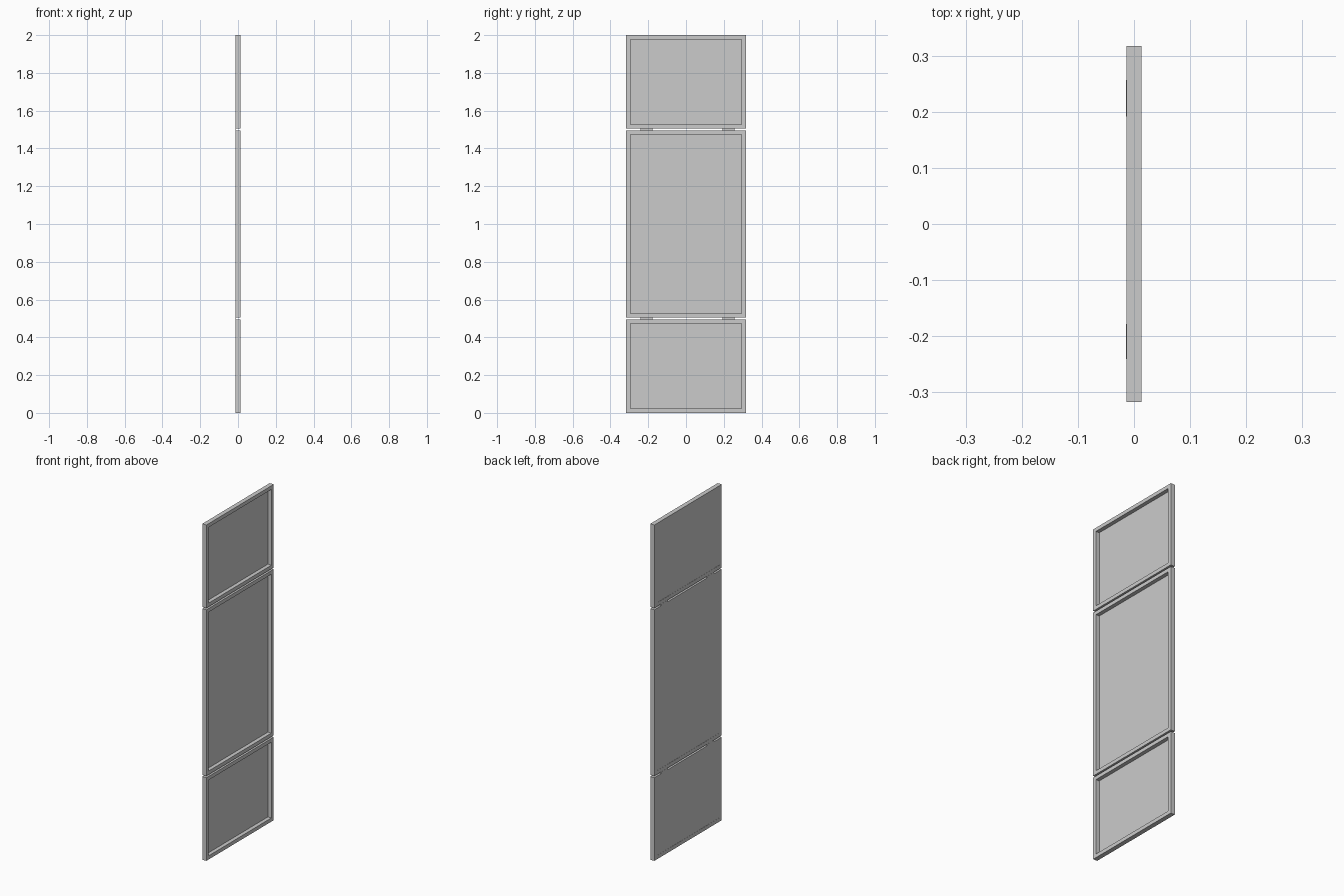
import bpy

if "Cube" in bpy.data.objects:
    bpy.data.objects.remove(bpy.data.objects["Cube"])

X0, X1 = -0.0135, 0.0135   # frame depth
HALF = 0.317               # half width in y
RIM = 0.022                # frame border width


def prism(name, lo, hi):
    """Axis-aligned box between two corners."""
    x0, y0, z0 = lo
    x1, y1, z1 = hi
    v = [(x, y, z) for z in (z0, z1) for x, y in ((x0, y0), (x1, y0), (x1, y1), (x0, y1))]
    f = [(3, 2, 1, 0), (4, 5, 6, 7)]
    f += [(i, (i + 1) % 4, (i + 1) % 4 + 4, i + 4) for i in range(4)]
    me = bpy.data.meshes.new(name)
    me.from_pydata(v, [], f)
    ob = bpy.data.objects.new(name, me)
    bpy.context.collection.objects.link(ob)
    return ob


def frame(name, z0, z1):
    """Rectangular border as one closed mesh."""
    v = []
    for x in (X0, X1):
        for d in (0, RIM):
            v += [(x, -HALF + d, z0 + d), (x, HALF - d, z0 + d),
                  (x, HALF - d, z1 - d), (x, -HALF + d, z1 - d)]
    f = []
    for i in range(4):
        j = (i + 1) % 4
        f += [(i, i + 4, j + 4, j), (i + 8, j + 8, j + 12, i + 12),
              (i, j, j + 8, i + 8), (i + 4, i + 12, j + 12, j + 4)]
    me = bpy.data.meshes.new(name)
    me.from_pydata(v, [], f)
    ob = bpy.data.objects.new(name, me)
    bpy.context.collection.objects.link(ob)


# Three framed panels, sheet set near the -x side
for label, z0, z1 in (("lower", 0.0, 0.495), ("middle", 0.505, 1.495), ("upper", 1.505, 2.0)):
    frame(label + "_frame", z0, z1)
    prism(label + "_panel", (X0 + 0.001, -HALF + RIM, z0 + RIM),
          (X0 + 0.004, HALF - RIM, z1 - RIM))

# Hinge tabs bridging the gaps between the panels
for label, z in (("lower", 0.5), ("upper", 1.5)):
    for side, y0, y1 in (("near", -0.241, -0.178), ("far", 0.192, 0.257)):
        prism(f"{label}_{side}_hinge", (X0 - 0.0007, y0, z - 0.0055),
              (X0 + 0.004, y1, z + 0.0055))
